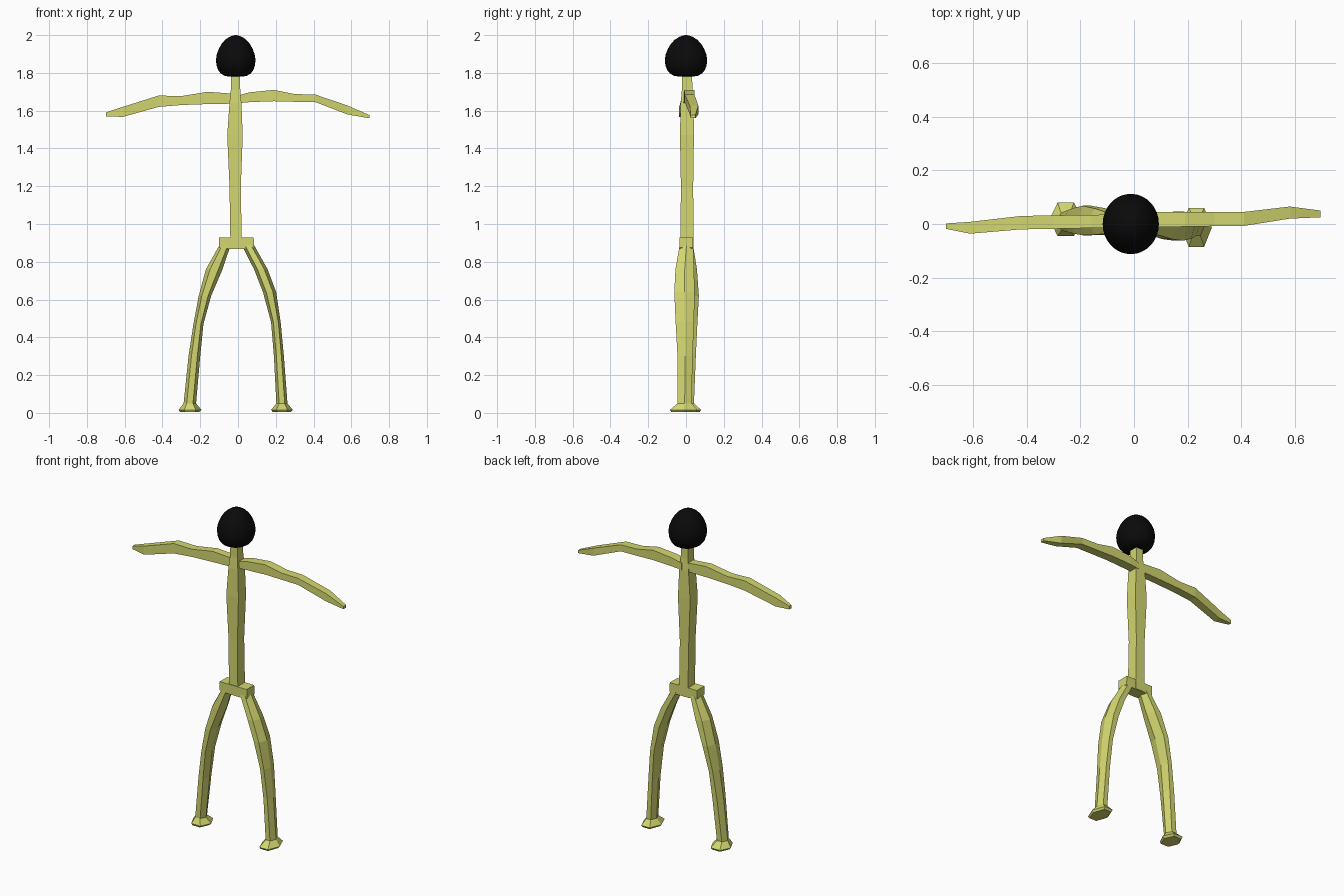
import bpy, bmesh, math
from mathutils import Vector


def material(name, rgb):
    m = bpy.data.materials.new(name)
    m.diffuse_color = (*rgb, 1)
    return m


SKIN = material("pale_lime", (0.65, 0.68, 0.16))
BLACK = material("black", (0.003, 0.003, 0.003))

BOX = [(-1, -1), (1, -1), (1, 1), (-1, 1)]
HEX = [(-1, 0), (-0.5, -1), (0.5, -1), (1, 0), (0.5, 1), (-0.5, 1)]
ROUND = [(math.cos(math.tau * i / 32), math.sin(math.tau * i / 32)) for i in range(32)]


def loft(name, rings, section, mat, axis="z"):
    """Skin a section through rings of (station, a0, a1, b0, b1) extents.
    Axis z: a = x, b = y.  Axis x: a = y, b = z."""
    bm = bmesh.new()
    loops = []
    for s, a0, a1, b0, b1 in rings:
        loop = []
        for u, v in section:
            a = (a0 + a1) / 2 + u * (a1 - a0) / 2
            b = (b0 + b1) / 2 + v * (b1 - b0) / 2
            loop.append(bm.verts.new((a, b, s) if axis == "z" else (s, a, b)))
        loops.append(loop)
    n = len(section)
    for lo, hi in zip(loops, loops[1:]):
        for i in range(n):
            j = (i + 1) % n
            bm.faces.new((lo[i], lo[j], hi[j], hi[i]))
    bm.faces.new(loops[0][::-1])
    bm.faces.new(loops[-1])
    bmesh.ops.recalc_face_normals(bm, faces=bm.faces)
    mesh = bpy.data.meshes.new(name)
    bm.to_mesh(mesh)
    bm.free()
    mesh.materials.append(mat)
    ob = bpy.data.objects.new(name, mesh)
    bpy.context.collection.objects.link(ob)
    return ob


# Torso and neck
loft("torso", [
    (0.87, -0.04, 0.02, -0.03, 0.04),
    (1.20, -0.045, 0.015, -0.027, 0.038),
    (1.47, -0.057, 0.025, -0.032, 0.042),
    (1.64, -0.045, 0.018, -0.028, 0.04),
    (1.71, -0.038, 0.012, -0.022, 0.034),
    (1.80, -0.036, 0.01, -0.022, 0.032)], BOX, SKIN)

# Pelvis block
loft("pelvis", [
    (0.868, -0.045, 0.08, -0.034, 0.038),
    (0.875, -0.10, 0.085, -0.034, 0.038),
    (0.928, -0.10, 0.083, -0.034, 0.038)], BOX, SKIN)

# Arms
loft("left_arm", [
    (-0.70, -0.018, 0.002, 1.57, 1.59),
    (-0.61, -0.036, 0.008, 1.567, 1.62),
    (-0.42, -0.02, 0.03, 1.62, 1.68),
    (-0.30, -0.018, 0.032, 1.63, 1.677),
    (-0.16, -0.015, 0.034, 1.635, 1.70),
    (-0.03, -0.012, 0.036, 1.637, 1.69)], BOX, SKIN, "x")
loft("right_arm", [
    (0.0, -0.012, 0.042, 1.64, 1.68),
    (0.06, -0.012, 0.045, 1.645, 1.697),
    (0.19, -0.01, 0.045, 1.65, 1.71),
    (0.30, -0.008, 0.045, 1.647, 1.688),
    (0.41, -0.007, 0.045, 1.645, 1.685),
    (0.58, 0.02, 0.065, 1.58, 1.627),
    (0.695, 0.025, 0.05, 1.56, 1.577)], BOX, SKIN, "x")

# Legs, each ending in a flared hexagonal foot
loft("left_leg", [
    (0.004, -0.305, -0.205, -0.04, 0.072),
    (0.016, -0.315, -0.193, -0.045, 0.08),
    (0.05, -0.288, -0.222, -0.025, 0.042),
    (0.30, -0.262, -0.20, -0.03, 0.052),
    (0.47, -0.236, -0.183, -0.036, 0.06),
    (0.62, -0.208, -0.142, -0.042, 0.068),
    (0.76, -0.17, -0.082, -0.04, 0.058),
    (0.885, -0.10, -0.04, -0.034, 0.038)], HEX, SKIN)
loft("right_leg", [
    (0.004, 0.185, 0.28, -0.077, 0.052),
    (0.016, 0.175, 0.29, -0.085, 0.06),
    (0.05, 0.203, 0.262, -0.044, 0.03),
    (0.30, 0.19, 0.243, -0.045, 0.035),
    (0.48, 0.175, 0.226, -0.055, 0.042),
    (0.64, 0.132, 0.202, -0.062, 0.046),
    (0.76, 0.085, 0.157, -0.056, 0.042),
    (0.885, 0.022, 0.087, -0.034, 0.038)], HEX, SKIN)

# Rounded head, flatter underneath
PROFILE = [(1.78, 0.035), (1.785, 0.062), (1.797, 0.082), (1.815, 0.096),
           (1.84, 0.105), (1.87, 0.108), (1.90, 0.103), (1.93, 0.091),
           (1.955, 0.076), (1.975, 0.058), (1.99, 0.036), (1.997, 0.018), (2.0, 0.003)]
head = loft("head", [(z, -0.012 - r * 0.97, -0.012 + r * 0.97, -r * 1.04, r * 1.04)
                     for z, r in PROFILE], ROUND, BLACK)
for p in head.data.polygons:
    p.use_smooth = True
